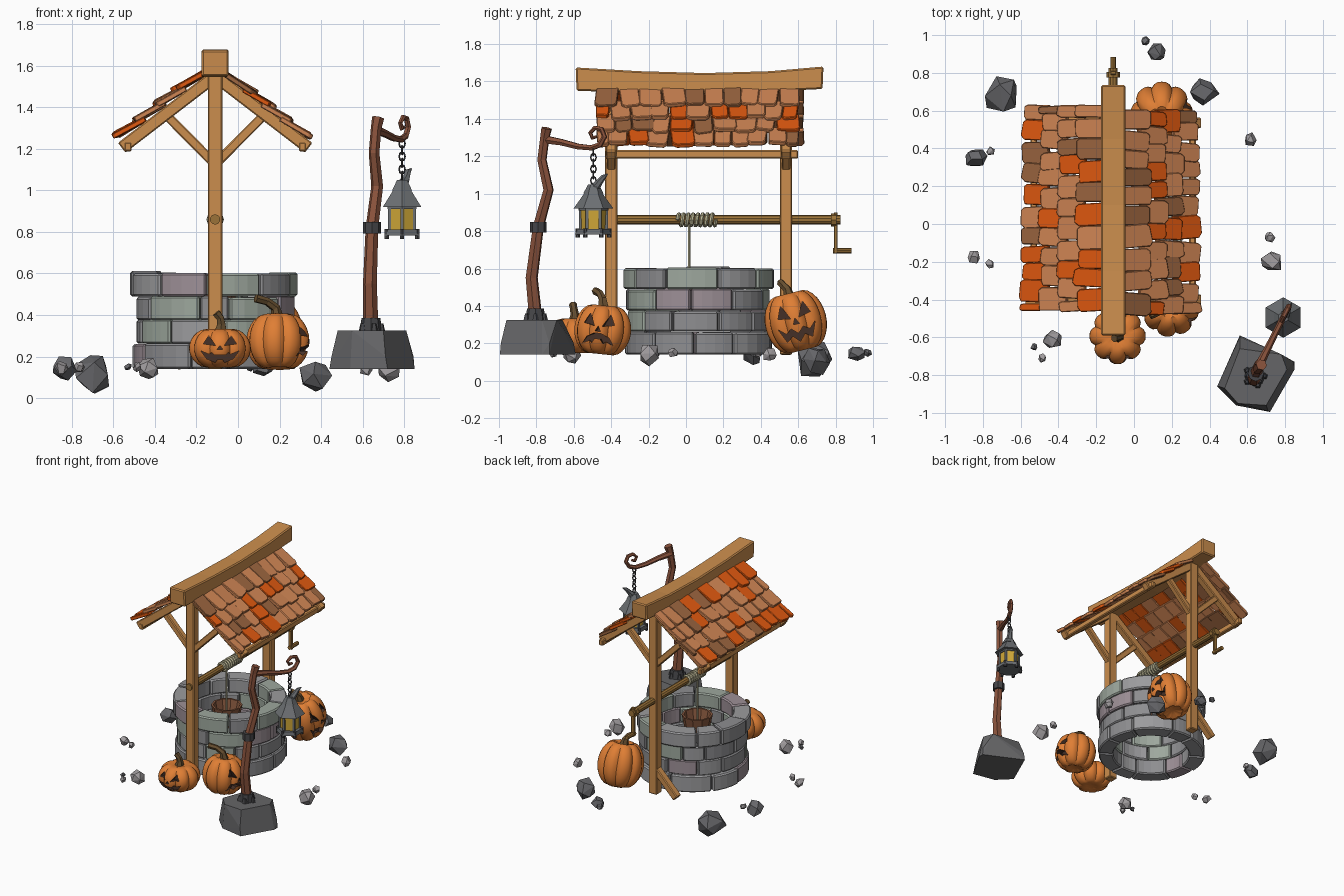
import bpy, bmesh, random
from math import sin, cos, pi, radians, atan2, exp, hypot
from mathutils import Vector, Matrix

if "Cube" in bpy.data.objects:
    bpy.data.objects.remove(bpy.data.objects["Cube"])

random.seed(7)
R = random.uniform

def mat(name, r, g, b):
    m = bpy.data.materials.new(name)
    m.diffuse_color = (r, g, b, 1)
    m.use_nodes = True
    m.node_tree.nodes["Principled BSDF"].inputs["Base Color"].default_value = m.diffuse_color
    return m

WOOD = mat("wood", .60, .27, .075)
AXLE = mat("axle_wood", .33, .17, .04)
BARK = mat("bark", .25, .085, .045)
PAIL = mat("pail_wood", .25, .10, .05)
ROPE = mat("rope", .50, .47, .30)
IRON = mat("iron", .06, .06, .065)
TIN = mat("tin", .15, .16, .17)
GLASS = mat("glass", .65, .40, .04)
ORANGE = mat("pumpkin", .74, .21, .035)
DARK = mat("carving", .06, .03, .02)
STEM = mat("stem", .14, .08, .03)
TILES = [mat("tile_tan", .64, .24, .09), mat("tile_orange", .75, .10, .005), mat("tile_brown", .33, .13, .05)]
STONES = [mat("stone_grey", .33, .33, .34), mat("stone_mid", .27, .27, .28),
          mat("stone_mauve", .34, .28, .31), mat("stone_green", .34, .39, .34)]
ROCKS = [mat("rock_light", .36, .34, .35), mat("rock_dark", .14, .14, .15)]
SLATE = mat("slate", .13, .13, .135)

def finish(name, bm, m, bevel=0):
    bmesh.ops.recalc_face_normals(bm, faces=bm.faces)
    me = bpy.data.meshes.new(name)
    bm.to_mesh(me)
    bm.free()
    o = bpy.data.objects.new(name, me)
    bpy.context.collection.objects.link(o)
    me.materials.append(m)
    if bevel:
        b = o.modifiers.new("bevel", 'BEVEL')
        b.width, b.segments = bevel, 1
    return o

def add_prism(bm, pts, z0, z1, M=Matrix()):
    lo = [bm.verts.new(M @ Vector((x, y, z0))) for x, y in pts]
    hi = [bm.verts.new(M @ Vector((x, y, z1))) for x, y in pts]
    n = len(pts)
    bm.faces.new(lo)
    bm.faces.new(hi)
    for i in range(n):
        bm.faces.new((lo[i], lo[(i + 1) % n], hi[(i + 1) % n], hi[i]))

def prism(name, pts, z0, z1, m, M=Matrix(), bevel=0):
    bm = bmesh.new()
    add_prism(bm, pts, z0, z1, M)
    return finish(name, bm, m, bevel)

def axes(X, Y, Z, loc):
    M = Matrix((X, Y, Z)).transposed().to_4x4()
    M.translation = loc
    return M

def beam(name, p, q, w, d, m, bevel=.006):
    # rectangular timber from p to q: w in the xz plane, d across y
    p, q = Vector(p), Vector(q)
    Z = (q - p).normalized()
    Y = Vector((0, 1, 0)) if abs(Z.y) < .9 else Vector((0, 0, 1))
    X = Y.cross(Z).normalized()
    return prism(name, [(-w/2, -d/2), (w/2, -d/2), (w/2, d/2), (-w/2, d/2)], 0, (q - p).length, m, axes(X, Z.cross(X), Z, p), bevel)

def cone(name, loc, r1, r2, h, n, m, rot=Matrix()):
    bm = bmesh.new()
    bmesh.ops.create_cone(bm, cap_ends=True, segments=n, radius1=r1, radius2=r2, depth=h, matrix=Matrix.Translation(loc) @ rot)
    return finish(name, bm, m)

def hull(name, pts, m):
    bm = bmesh.new()
    for p in pts:
        bm.verts.new(p)
    bmesh.ops.convex_hull(bm, input=bm.verts)
    bmesh.ops.delete(bm, geom=[v for v in bm.verts if not v.link_faces], context='VERTS')
    return finish(name, bm, m)

def activate(o):
    bpy.ops.object.select_all(action='DESELECT')
    o.select_set(True)
    bpy.context.view_layer.objects.active = o

def tube(name, pts, radii, m, res=1):
    cu = bpy.data.curves.new(name, 'CURVE')
    cu.dimensions, cu.bevel_depth, cu.bevel_resolution, cu.use_fill_caps = '3D', 1, res, True
    s = cu.splines.new('POLY')
    s.points.add(len(pts) - 1)
    for i, p in enumerate(pts):
        s.points[i].co = (*p, 1)
        s.points[i].radius = radii[i] if isinstance(radii, list) else radii
    s.use_smooth = False
    cu.materials.append(m)
    o = bpy.data.objects.new(name, cu)
    bpy.context.collection.objects.link(o)
    activate(o)
    bpy.ops.object.convert(target='MESH')

CX, CY = -.11, .065

# well wall: four rings of curved stone blocks
for k, (z0, z1, ro) in enumerate([(.14, .262, .395), (.262, .375, .378), (.375, .49, .384), (.49, .605, .405)]):
    n = 10
    cuts = [(i + .5 * (k % 2) + R(-.25, .25)) * 2 * pi / n for i in range(n)]
    cuts.append(cuts[0] + 2 * pi)
    for i in range(n):
        a0, a1 = cuts[i] + .008, cuts[i + 1] - .008
        r = ro + R(-.008, .006)
        an = [a0 + (a1 - a0) * j / 4 for j in range(5)]
        pts = [(r * cos(a), r * sin(a)) for a in an] + [(.28 * cos(a), .28 * sin(a)) for a in an[::-1]]
        prism("well_stone", pts, z0, z1 + R(-.006, .006), random.choices(STONES, (5, 4, 2, 2))[0],
              Matrix.Translation((CX, CY, 0)), .009)

# timber frame: posts, rafters, braces, eave plates and the sagging ridge beam
for y in (-.4, .535):
    beam("post", (CX, y, .14), (CX, y, 1.56), .07, .066, WOOD)
    for side in (-1, 1):
        beam("rafter", (CX, y, 1.55), (CX + .45 * side, y, 1.205), .06, .055, WOOD)
        beam("brace", (CX, y, 1.125), (CX + .228 * side, y, 1.355), .045, .045, WOOD)
beam("foot_brace", (CX, .535, .34), (CX - .19, .535, .15), .05, .055, WOOD)
for side in (-1, 1):
    beam("eave_plate", (CX + .42 * side, -.43, 1.21), (CX + .42 * side, .6, 1.21), .035, .045, WOOD)
ridge = [(-.59, 1.675), (-.25, 1.655), (.1, 1.645), (.45, 1.655), (.735, 1.68), (.73, 1.56), (.1, 1.53), (-.585, 1.55)]
prism("ridge_beam", ridge, -.065, .065, WOOD, axes((0, 1, 0), (0, 0, 1), (1, 0, 0), (CX, 0, 0)), .008)

# roof tiles: overlapping uneven rows on both slopes
for side, pitch, zr, step, y_min, y_max in ((-1, radians(37.5), 1.555, .122, -.46, .63), (1, radians(39), 1.545, .113, -.48, .605)):
    d, nrm = Vector((side * cos(pitch), 0, -sin(pitch))), Vector((side * sin(pitch), 0, cos(pitch)))
    for row in range(4):
        y = y_min - .05 * (row % 2)
        while y < y_max - .04:
            w = R(.09, .128)
            y0, y1 = max(y, y_min), min(y + w, y_max)
            y += w
            if y1 - y0 < .03:
                continue
            a = radians(R(6, 10))
            D, N = d * cos(a) + nrm * sin(a), nrm * cos(a) - d * sin(a)
            L, h = R(.155, .18), (y1 - y0) / 2 - .001
            pts = [(-h, 0), (h, 0), (h, L * .84), (h * .75, L * .97), (-h * .6, L + R(-.01, .008)), (-h, L * R(.84, .95))]
            prism("roof_tile", pts, -.003, .022, random.choices(TILES, (6, 3, 1))[0],
                  axes((0, 1, 0), D, N, Vector((CX, (y0 + y1) / 2, zr)) + d * (.032 + step * row) + nrm * R(.026, .034))
                  @ Matrix.Rotation(R(-.09, .09), 4, 'Z') @ Matrix.Rotation(R(-.05, .05), 4, 'Y'), .004)

# windlass: axle, crank, rope coil, rope and bucket
along_y = Matrix.Rotation(pi / 2, 4, 'X')
cone("axle", (CX, .19, .86), .025, .025, 1.27, 10, AXLE, along_y)
cone("crank_hub", (CX, .79, .86), .035, .035, .03, 8, AXLE, along_y)
beam("crank_arm", (CX, .8, .9), (CX, .8, .68), .028, .02, AXLE, .003)
cone("crank_handle", (CX, .835, .695), .015, .015, .1, 8, AXLE, along_y)
coil = [(CX + .031 * cos(i * pi / 5), -.045 + .205 * i / 80, .86 + .031 * sin(i * pi / 5)) for i in range(81)]
tube("rope_coil", coil, .011, ROPE)
tube("rope", [(CX, .018, .84), (CX, .018, .42)], .007, ROPE)
bm = bmesh.new()
rings = [[bm.verts.new((CX + r * cos(i * pi / 5), .02 + r * sin(i * pi / 5), z)) for i in range(10)]
         for r, z in ((.08, .4), (.11, .55), (.095, .55), (.068, .415))]
for a, b in zip(rings, rings[1:]):
    for i in range(10):
        bm.faces.new((a[i], a[(i + 1) % 10], b[(i + 1) % 10], b[i]))
bm.faces.new(rings[0])
bm.faces.new(rings[3])
finish("bucket", bm, PAIL)

# carved pumpkins, modelled as unit ribbed spheres whose face looks to -y
def pumpkin(loc, rx, h, turn, tilt, mouth, stem):
    M = Matrix.Translation(loc) @ Matrix.Rotation(tilt, 4, 'X') @ Matrix.Rotation(turn, 4, 'Z') @ Matrix.Diagonal((rx, rx, h, 1))
    bm = bmesh.new()
    bmesh.ops.create_uvsphere(bm, u_segments=48, v_segments=16, radius=1)
    for v in bm.verts:
        x, y, z = v.co
        r = hypot(x, y)
        rib = 1 - .14 * (1 - abs(cos(4 * (atan2(y, x) + pi / 2)))) ** 1.6
        k = rib * r ** -.18 if r > .01 else 1     # fuller shoulders
        v.co = (x * k, y * k, z * (1 - .25 * exp(-(r / .3) ** 2)))
    bm.transform(M)
    o = finish("pumpkin", bm, ORANGE)
    o.data.materials.append(DARK)
    shapes = [[(.14 * s, .12), (.54 * s, .2), (.36 * s, .58)] for s in (-1, 1)] + [[(-.1, -.07), (.1, -.07), (0, .12)], mouth]
    bm = bmesh.new()
    for p in shapes:
        add_prism(bm, p, .66, 1.3, M @ axes((1, 0, 0), (0, 0, 1), (0, -1, 0), (0, 0, 0)))
    c = finish("carving_cutter", bm, ORANGE)
    c.data.materials.append(DARK)
    for f in c.data.polygons:
        f.material_index = 1
    c.hide_render = True
    b = o.modifiers.new("carve", 'BOOLEAN')
    b.operation, b.object, b.solver = 'DIFFERENCE', c, 'EXACT'
    activate(o)
    bpy.ops.object.modifier_apply(modifier="carve")
    bpy.data.objects.remove(c)
    bpy.ops.object.shade_smooth_by_angle(angle=radians(35))
    tube("pumpkin_stem", stem, [.036, .023, .02, .021], STEM)

grin = [(-.62, -.12), (-.35, -.28), (-.27, -.2), (-.18, -.32), (.18, -.32), (.27, -.2), (.35, -.28), (.62, -.12),
        (.42, -.5), (.15, -.66), (.08, -.52), (-.08, -.52), (-.15, -.66), (-.42, -.5)]
frown = [(-.55, -.55), (-.4, -.28), (-.12, -.14), (.12, -.14), (.4, -.28), (.55, -.55), (.3, -.42), (.2, -.5), (.1, -.34), (-.1, -.34), (-.2, -.5), (-.3, -.42)]
zigzag = [(-.62, -.1), (-.4, -.3), (-.2, -.18), (0, -.36), (.2, -.18), (.4, -.3), (.62, -.1), (.42, -.54), (.2, -.4), (0, -.6), (-.2, -.4), (-.42, -.54)]
pumpkin((-.087, -.593, .24), .149, .105, 0, 0, grin,
        [(-.085, -.595, .31), (-.08, -.595, .355), (-.085, -.6, .385), (-.105, -.605, .41)])
pumpkin((.192, -.445, .272), .153, .148, radians(80), radians(-6), frown,
        [(.19, -.44, .37), (.18, -.445, .435), (.14, -.46, .465), (.085, -.485, .48)])
pumpkin((.147, .587, .315), .165, .178, pi / 2, radians(14), zigzag,
        [(.145, .555, .43), (.14, .54, .49), (.13, .52, .51), (.1, .505, .525)])

# lamp post: stone foot, crooked trunk, curled arm and iron collars
hull("lamp_foot", [(x, y, z) for z, pts in (
    (.14, [(.44, -.86), (.56, -.59), (.85, -.73), (.85, -.77), (.72, -.995), (.54, -.96)]),
    (.2, [(.45, -.86), (.56, -.6), (.845, -.73), (.71, -.99)]),
    (.325, [(.48, -.87), (.56, -.66), (.78, -.69), (.81, -.77), (.70, -.96), (.55, -.95)])) for x, y in pts], SLATE)
tube("lamp_trunk", [(.64, -.80, .3), (.635, -.825, .55), (.645, -.79, .82), (.67, -.735, 1.02), (.655, -.77, 1.18), (.665, -.755, 1.3), (.675, -.745, 1.35)],
     [.038, .034, .031, .029, .026, .026, .03], BARK)
arm = [(0, 1.29), (.1, 1.275), (.2, 1.252), (.28, 1.245), (.33, 1.262), (.357, 1.305), (.34, 1.345), (.3, 1.352), (.272, 1.325), (.285, 1.298), (.31, 1.305)]
tube("lamp_arm", [(.66 + .447 * s, -.755 + .894 * s, z) for s, z in arm], [.024, .019, .017, .016, .016, .015, .014, .013, .012, .011, .009], BARK)
cone("foot_collar", (.64, -.805, .355), .055, .045, .06, 8, IRON)
cone("trunk_band", (.645, -.79, .82), .043, .043, .055, 8, IRON)
for i in range(5):
    a = i * 2 * pi / 5
    cone("collar_bolt", (.64 + .05 * cos(a), -.805 + .05 * sin(a), .34), .02, .01, .04, 5, IRON)

# hanging lantern on its chain
LX, LY = .79, -.495
for i in range(6):
    bpy.ops.mesh.primitive_torus_add(major_segments=8, minor_segments=5, major_radius=.014, minor_radius=.0045,
                                     location=(LX, LY, 1.225 - .031 * i), rotation=(pi / 2, 0, pi / 2 * (i % 2)))
    o = bpy.context.object
    o.name, o.scale = "chain_link", (1, 1.4, 1)
    o.data.materials.append(IRON)
for nm, z, r1, r2, h, m in (("lantern_cap", 1.025, .055, .028, .05, TIN), ("lantern_roof", .96, .107, .05, .08, TIN),
                            ("lantern_rim", .92, .08, .08, .02, TIN), ("lantern_glass", .86, .066, .072, .12, GLASS),
                            ("lantern_base", .797, .098, .093, .028, TIN)):
    cone(nm, (LX, LY, z), r1, r2, h, 6, m)
for i in range(6):
    a = i * pi / 3 + pi / 2
    x, y = LX + .07 * cos(a), LY + .07 * sin(a)
    beam("lantern_bar", (x, y, .8), (x, y, .93), .015, .015, TIN, 0)
    cone("lantern_knob", (LX + .085 * cos(a), LY + .085 * sin(a), .79), .012, .012, .05, 6, IRON)
tube("lantern_spike", [(LX, LY, 1.02), (LX + .02, LY + .03, 1.06), (LX + .03, LY + .055, 1.09), (LX + .045, LY + .075, 1.105)], [.03, .019, .014, .003], TIN)

# scattered angular rocks: x, y, radius, z
for x, y, r, z in [(-.70, .68, .115, .115), (-.84, .35, .068, .14), (-.76, .385, .028, .15), (.12, .91, .055, .145), (.06, .97, .028, .15),
                   (.37, .70, .09, .105), (.615, .445, .044, .14), (.72, -.07, .034, .15), (.73, -.20, .072, .14), (-.85, -.175, .042, .145),
                   (-.765, -.21, .03, .15), (-.43, -.61, .062, .14), (-.485, -.71, .028, .15), (-.53, -.65, .022, .15)]:
    M = Matrix.Rotation(R(0, 6), 3, Vector((R(-1, 1), R(-1, 1), R(-1, 1))))
    pts = []
    for i in range(12):
        u, a = 1 - (2 * i + 1) / 12, i * 2.4 + R(-.3, .3)
        s = (1 - u * u) ** .5
        pts.append(Vector((x, y, z)) + M @ Vector((s * cos(a), .82 * s * sin(a), u)) * r * R(.85, 1.03))
    hull("rock", pts, random.choice(ROCKS))
